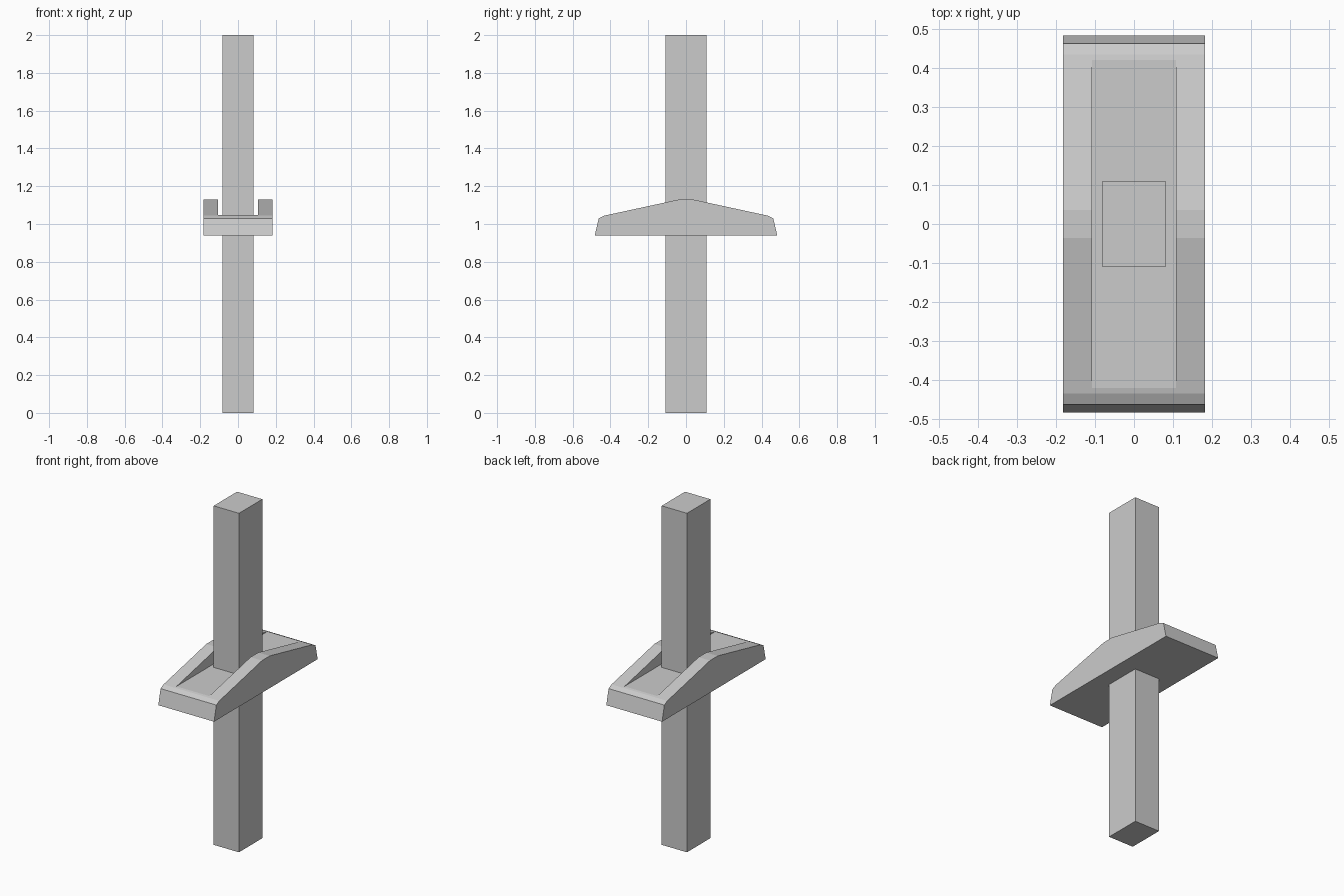
import bpy
import bmesh

if "Cube" in bpy.data.objects:
    bpy.data.objects.remove(bpy.data.objects["Cube"])


def box(name, size, center):
    """Axis-aligned box with the given full size."""
    bpy.ops.mesh.primitive_cube_add(size=1, location=center)
    ob = bpy.context.object
    ob.name = name
    ob.scale = size
    bpy.ops.object.transform_apply(location=True, rotation=False, scale=True)
    return ob


def extrude_profile(name, half_profile, half_width):
    """Mirror a half profile (y, z) across y = 0 and extrude it along x."""
    outline = half_profile + [(-y, z) for y, z in reversed(half_profile)]
    bm = bmesh.new()
    face = bm.faces.new([bm.verts.new((-half_width, y, z)) for y, z in outline])
    result = bmesh.ops.extrude_face_region(bm, geom=[face])
    moved = [g for g in result["geom"] if isinstance(g, bmesh.types.BMVert)]
    bmesh.ops.translate(bm, verts=moved, vec=(2 * half_width, 0, 0))
    bmesh.ops.recalc_face_normals(bm, faces=bm.faces)
    mesh = bpy.data.meshes.new(name)
    bm.to_mesh(mesh)
    bm.free()
    ob = bpy.data.objects.new(name, mesh)
    bpy.context.collection.objects.link(ob)
    return ob


# Upright square-cut post
box("post", (0.165, 0.218, 2.0), (0, 0, 1.0))

# Crosspiece with sloped shoulders and chamfered ends
crosspiece = extrude_profile(
    "crosspiece",
    [(0.483, 0.94), (0.462, 1.03), (0.434, 1.044), (0.036, 1.13)],
    0.182,
)

# Channel along the top, leaving a rail on each side and a flat floor
cutter = box("channel_cutter", (0.214, 1.2, 0.4), (0, 0, 1.247))
channel = crosspiece.modifiers.new("channel", "BOOLEAN")
channel.operation = "DIFFERENCE"
channel.solver = "EXACT"
channel.object = cutter
bpy.context.view_layer.objects.active = crosspiece
bpy.ops.object.modifier_apply(modifier=channel.name)
bpy.data.objects.remove(cutter)
